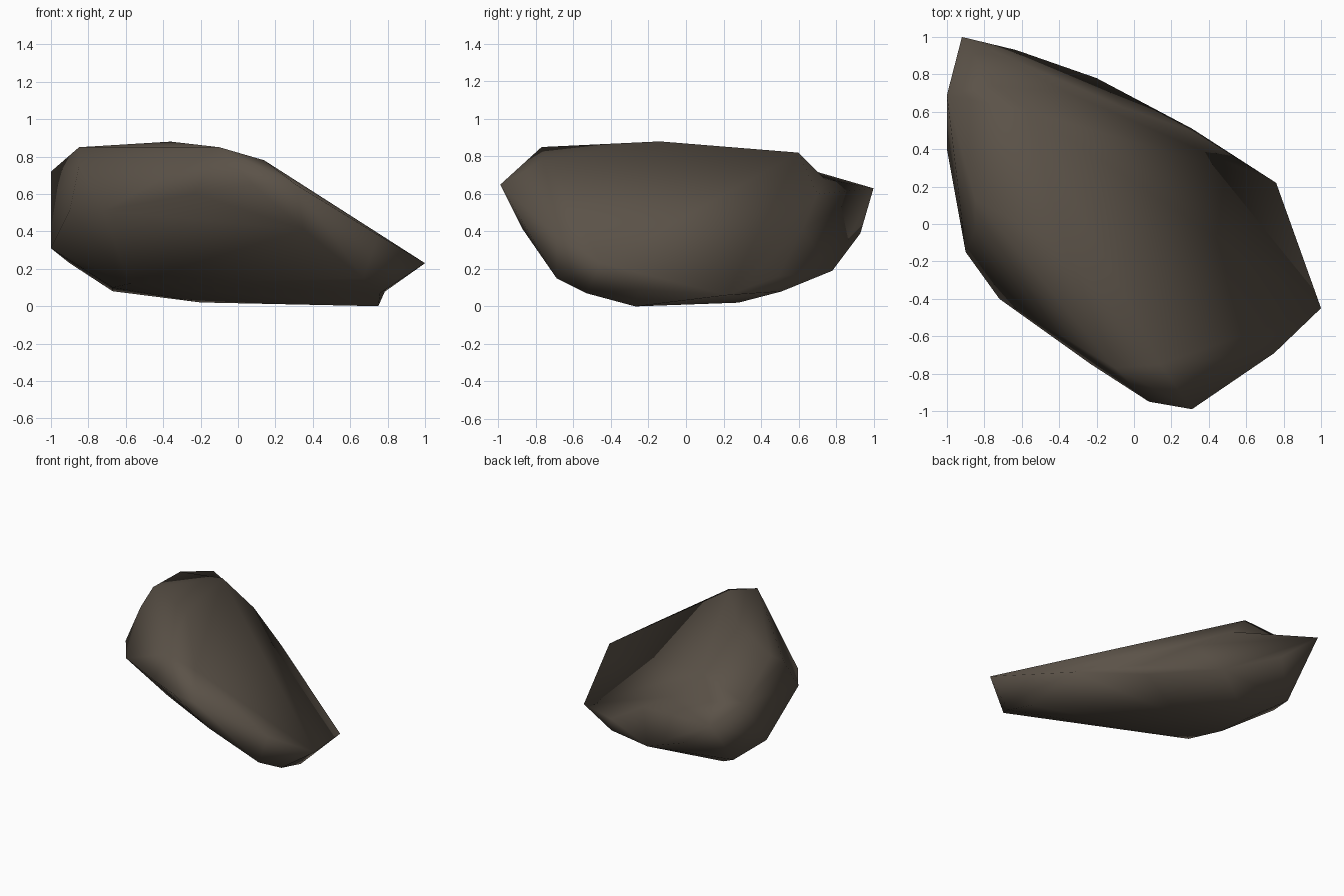
import bpy
import bmesh
from mathutils import Vector

# Remove the default object
default = bpy.data.objects.get("Cube")
if default:
    bpy.data.objects.remove(default, do_unlink=True)


def make_material(name, rgb):
    material = bpy.data.materials.new(name)
    material.use_nodes = True
    colour = (*rgb, 1)
    material.diffuse_color = colour
    shader = material.node_tree.nodes["Principled BSDF"]
    shader.inputs["Base Color"].default_value = colour
    shader.inputs["Roughness"].default_value = 0.9
    return material


def press_dent(bm, target):
    """Replace the two faces on the nearest edge with a fan to the target."""
    target = Vector(target)

    def distance(edge):
        first, second = edge.verts
        return ((first.co + second.co) / 2 - target).length

    edge = min((e for e in bm.edges if len(e.link_faces) == 2), key=distance)
    sides = [(loop.vert, loop.link_loop_next.vert)
             for face in edge.link_faces
             for loop in face.loops if loop.edge != edge]
    bm.edges.remove(edge)
    middle = bm.verts.new(target)
    for start, end in sides:
        bm.faces.new((start, end, middle))


def make_stone(name, corner_groups, dents, material):
    """Wrap a skin round the corner points, dent it and shade it smoothly."""
    bm = bmesh.new()
    for group in corner_groups:
        for corner in group:
            bm.verts.new(corner)
    hull = bmesh.ops.convex_hull(bm, input=bm.verts[:])
    unused = {g for g in hull["geom_interior"] + hull["geom_unused"]
              if isinstance(g, bmesh.types.BMVert)}
    bmesh.ops.delete(bm, geom=list(unused), context="VERTS")
    for dent in dents:
        press_dent(bm, dent)
    bmesh.ops.recalc_face_normals(bm, faces=bm.faces[:])
    for face in bm.faces:
        face.smooth = True
    mesh = bpy.data.meshes.new(name)
    bm.to_mesh(mesh)
    bm.free()
    mesh.materials.append(material)
    stone = bpy.data.objects.new(name, mesh)
    bpy.context.scene.collection.objects.link(stone)
    return stone


# Upper crest, from the left shoulder round to the front
crest = [(-.85, .13, .85), (-.85, -.03, .75), (-.36, -.14, .88),
         (-.56, .6, .82), (-.1, -.77, .85), (.14, -.75, .78)]

# Widest belt, running anticlockwise from the front tip
belt = [(.31, -.99, .65), (.75, -.69, .38), (1, -.45, .23),
        (.76, .22, .06), (.33, .49, .16), (-.05, .62, .41), (-.35, .7, .6),
        (-.92, 1, .63), (-1, .69, .72), (-.9, -.15, .51),
        (-.72, -.4, .51), (-.23, -.75, .6), (.08, -.95, .65)]

# Underside, from the lower front edge to the back
underside = [(.35, -.87, .41), (.67, -.69, .15), (.76, -.53, .07),
             (.75, -.27, 0), (.2, -.37, .12), (-.06, -.3, .13),
             (-.58, -.07, .12), (-.67, .2, .1), (.34, .1, .04),
             (-.2, .28, .02), (-.67, .48, .08), (-.9, .68, .23),
             (-.2, .78, .19), (.31, .51, .08), (-.63, .93, .39),
             (-1, .4, .31)]

# Chipped hollows: behind the crest, and under the low end
hollows = [(-.75, .74, .68), (.79, -.25, .09)]

brown_stone = make_material("brown stone", (.105, .085, .065))
rock = make_stone("rock", [crest, belt, underside], hollows, brown_stone)

# Soft shading across the facets, crisp only at the tightest edges
bpy.context.view_layer.objects.active = rock
rock.select_set(True)
bpy.ops.object.shade_smooth_by_angle(angle=1.9)
